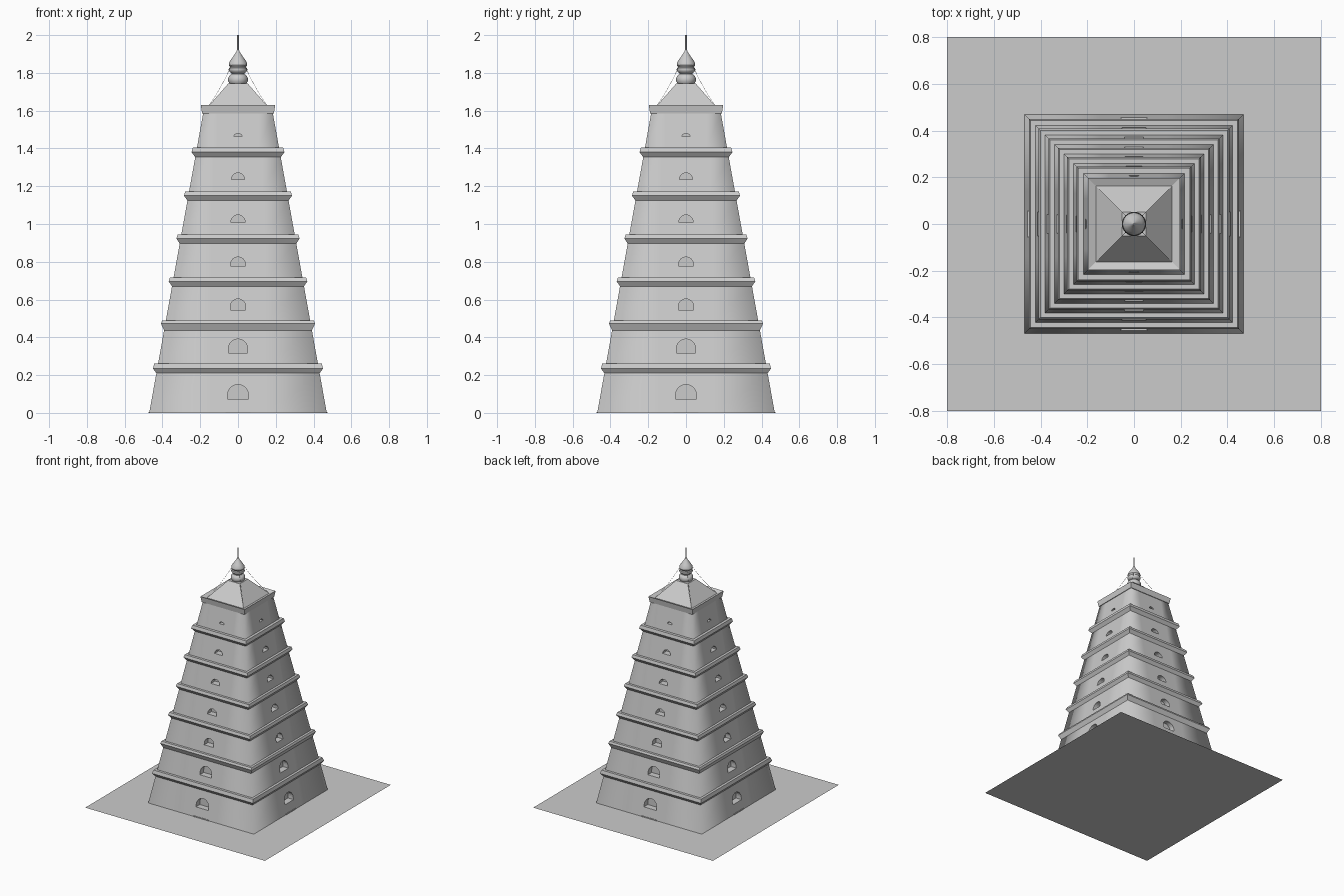
import bpy, bmesh, math
from mathutils import Matrix, Vector

cube = bpy.data.objects.get("Cube")
if cube:
    bpy.data.objects.remove(cube)

stone = bpy.data.materials.new("grey stone")
stone.use_nodes = True
GREY = (0.6, 0.6, 0.6, 1)
stone.diffuse_color = GREY
stone.node_tree.nodes["Principled BSDF"].inputs["Base Color"].default_value = GREY


def finish(bm, name, smooth=False):
    mesh = bpy.data.meshes.new(name)
    bm.to_mesh(mesh)
    bm.free()
    mesh.materials.append(stone)
    for poly in mesh.polygons:
        poly.use_smooth = smooth
    obj = bpy.data.objects.new(name, mesh)
    bpy.context.collection.objects.link(obj)
    return obj


def four_sides(bm):
    # repeat the front geometry on the other three sides
    source = bm.verts[:] + bm.edges[:] + bm.faces[:]
    for k in range(1, 4):
        copy = bmesh.ops.duplicate(bm, geom=source)["geom"]
        verts = [g for g in copy if isinstance(g, bmesh.types.BMVert)]
        bmesh.ops.rotate(bm, verts=verts, cent=(0, 0, 0),
                         matrix=Matrix.Rotation(k * math.pi / 2, 3, 'Z'))


def square_loft(name, profile, cap=False):
    # square rings given as (half width, height), joined upwards
    bm = bmesh.new()
    rings = [[bm.verts.new((sx * h, sy * h, z))
              for sx, sy in ((-1, -1), (1, -1), (1, 1), (-1, 1))]
             for h, z in profile]
    for a, b in zip(rings, rings[1:]):
        for i in range(4):
            j = (i + 1) % 4
            bm.faces.new((a[i], a[j], b[j], b[i]))
    if cap:
        bm.faces.new(rings[-1])
    return finish(bm, name)


def half(z):
    # half width of the tapering tower
    return 0.47 - 0.18 * z


def wall_corners(name, z0, z1, c):
    # softly shaded corner of a storey, either side of the centre panel
    bm = bmesh.new()
    cols = []
    for z in (z0, z1):
        h = half(z)
        cols.append([bm.verts.new(p) for p in
                     ((c, -h, z), (h, -h, z), (h, -c, z))])
    low, high = cols
    for i in range(2):
        bm.faces.new((low[i], low[i + 1], high[i + 1], high[i]))
    four_sides(bm)
    finish(bm, name, smooth=True)


def wall_panels(name, z0, z1, c, w, sill, top):
    # centre panel with a recessed arched window
    bm = bmesh.new()

    def on_wall(x, z):
        return bm.verts.new((x, -half(z), z))

    rise = min(w, top - sill)
    spring = top - rise
    outline = [(-w, sill)]
    if spring - sill > 0.003:
        outline.append((-w, spring))
    steps = 12
    for i in range(1, steps):
        a = math.pi * (1 - i / steps)
        outline.append((w * math.cos(a), spring + rise * math.sin(a)))
    if spring - sill > 0.003:
        outline.append((w, spring))
    outline.append((w, sill))

    arch = [on_wall(x, z) for x, z in outline]
    left, right = on_wall(-c, sill), on_wall(c, sill)
    bm.faces.new([on_wall(-c, z0), on_wall(c, z0), right, arch[-1], arch[0], left])
    bm.faces.new([left] + arch + [right, on_wall(c, z1), on_wall(-c, z1)])
    back_y = -half(sill) + 0.05
    back = [bm.verts.new((x, back_y, z)) for x, z in outline]
    for i in range(len(arch)):
        j = (i + 1) % len(arch)
        bm.faces.new((arch[i], arch[j], back[j], back[i]))
    bm.faces.new(back)
    bmesh.ops.recalc_face_normals(bm, faces=bm.faces[:])
    # keep the wall facing outwards
    bm.faces.ensure_lookup_table()
    if bm.faces[0].normal.y > 0:
        bmesh.ops.reverse_faces(bm, faces=bm.faces[:])
    four_sides(bm)
    finish(bm, name)


# ground slab
square_loft("ground", [(0.8, 0.0)], cap=True)

# cornices: bottom, widest and top heights, with the widest half width
cornices = [
    (0.21, 0.235, 0.262, 0.45),
    (0.437, 0.473, 0.489, 0.408),
    (0.67, 0.696, 0.717, 0.367),
    (0.897, 0.923, 0.944, 0.326),
    (1.124, 1.15, 1.172, 0.286),
    (1.354, 1.38, 1.405, 0.246),
]
# windows: half width, sill and top
windows = [
    (0.055, 0.074, 0.15), (0.051, 0.317, 0.391), (0.041, 0.545, 0.603),
    (0.04, 0.778, 0.825), (0.038, 1.008, 1.048), (0.035, 1.235, 1.27),
    (0.022, 1.463, 1.479),
]

# storeys
ROOF_Z = 1.585
floors = [0.0] + [c[2] for c in cornices]
ceilings = [c[0] for c in cornices] + [ROOF_Z]
for n, (z0, z1, win) in enumerate(zip(floors, ceilings, windows), 1):
    c = min(0.14, 0.5 * half(z0))
    wall_corners(f"wall_corners_{n}", z0, z1, c)
    wall_panels(f"wall_panels_{n}", z0, z1, c, *win)

for n, (zb, zm, zt, w) in enumerate(cornices, 1):
    square_loft(f"cornice_{n}", [(half(zb), zb), (w, zm), (w - 0.007, zt), (half(zt), zt)])

# door sills at the foot of each side
bm = bmesh.new()
bmesh.ops.create_cube(bm, size=1, matrix=Matrix.Translation((0, -0.46, 0.003))
                      @ Matrix.Diagonal((0.13, 0.026, 0.006, 1)))
four_sides(bm)
finish(bm, "door_sills")

# roof with a shallow gutter behind its rim
square_loft("roof", [(half(ROOF_Z), ROOF_Z), (0.19, ROOF_Z), (0.197, 1.63),
                     (0.163, 1.616), (0.052, 1.743)], cap=True)

# turned finial with its rod
profile = [(0.044, 1.743), (0.052, 1.755), (0.052, 1.772), (0.045, 1.786),
           (0.034, 1.793), (0.034, 1.798), (0.044, 1.805), (0.05, 1.816),
           (0.048, 1.826), (0.042, 1.83), (0.049, 1.842), (0.046, 1.857),
           (0.034, 1.875), (0.02, 1.895), (0.009, 1.912), (0.004, 1.925),
           (0.004, 2.0), (0, 2.0)]
bm = bmesh.new()
pts = [bm.verts.new((r, 0, z)) for r, z in profile]
edges = [bm.edges.new(pair) for pair in zip(pts, pts[1:])]
bmesh.ops.spin(bm, geom=pts + edges, cent=(0, 0, 0), axis=(0, 0, 1),
               angle=math.tau, steps=24)
bmesh.ops.remove_doubles(bm, verts=bm.verts[:], dist=0.0001)
bmesh.ops.recalc_face_normals(bm, faces=bm.faces[:])
finial = finish(bm, "finial", smooth=True)
bpy.ops.object.select_all(action='DESELECT')
finial.select_set(True)
bpy.context.view_layer.objects.active = finial
bpy.ops.object.shade_smooth_by_angle(angle=math.radians(40))

# sagging chains from the finial to the roof corners
curve = bpy.data.curves.new("chains", 'CURVE')
curve.dimensions = '3D'
curve.bevel_depth = 0.001
curve.bevel_resolution = 0
curve.materials.append(stone)
for sx in (-1, 1):
    for sy in (-1, 1):
        start, end = Vector((0.033 * sx, 0.033 * sy, 1.845)), Vector((0.16 * sx, 0.16 * sy, 1.62))
        spline = curve.splines.new('POLY')
        spline.points.add(8)
        for i, point in enumerate(spline.points):
            t = i / 8
            p = start.lerp(end, t)
            p.z -= 0.06 * t * (1 - t)
            point.co = (*p, 1)
bpy.context.collection.objects.link(bpy.data.objects.new("chains", curve))
